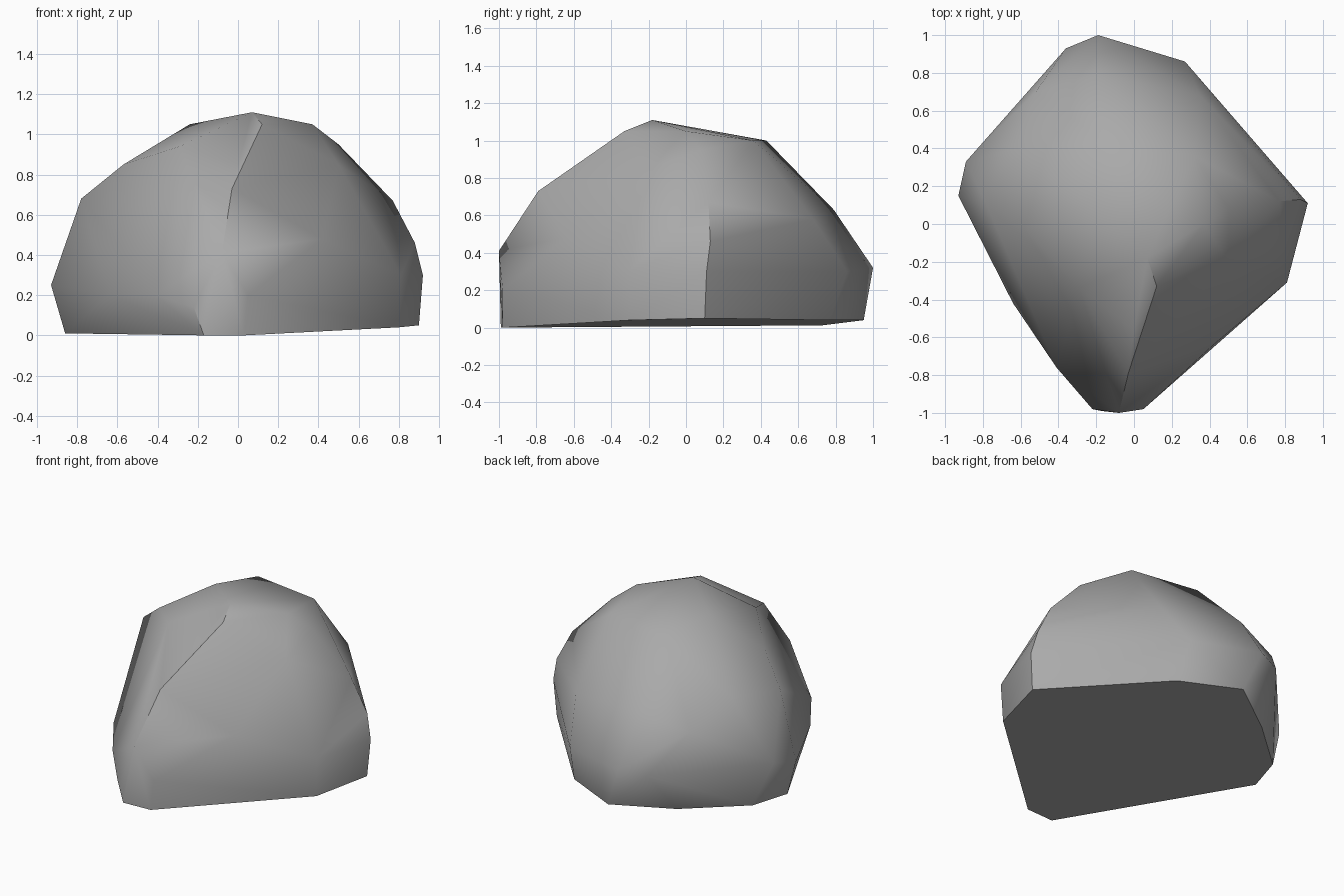
import bpy
import bmesh
import math
from mathutils import Vector

default = bpy.data.objects.get("Cube")
if default:
    bpy.data.objects.remove(default, do_unlink=True)


def make_material(name, color):
    material = bpy.data.materials.new(name)
    material.use_nodes = True
    material.diffuse_color = color
    shader = next(n for n in material.node_tree.nodes if n.type == "BSDF_PRINCIPLED")
    shader.inputs["Base Color"].default_value = color
    shader.inputs["Roughness"].default_value = 0.9
    return material


# Slightly tilted flat underside
base = [(.9, .1, .05), (.8, -.3, .04), (.03, -.98, 0), (-.17, -.99, 0),
        (-.86, .14, .01), (-.78, .4, .01), (-.43, .71, .01), (-.08, .95, .04), (.3, .77, .04)]

# Widest band of the boulder
girth = [(.92, .11, .3), (.81, -.31, .3), (.05, -.98, .2), (-.22, -.98, .14),
         (-.41, -.76, .2), (-.64, -.42, .2), (-.93, .15, .25), (-.89, .33, .3),
         (-.36, .93, .3), (-.19, 1, .32), (.27, .86, .3)]

# Ridges and shoulders between the band and the crown
shoulder = [(.88, .13, .46), (.77, .12, .67), (.42, -.64, .48), (-.08, -1, .41),
            (-.03, -.79, .73), (-.78, .1, .68), (-.57, -.03, .85), (-.62, .4, .7),
            (-.52, .7, .55), (-.2, .79, .63), (.35, .68, .58)]

# Rounded crown facets
crown = [(.5, .08, .95), (.5, -.2, .85), (-.29, -.34, .94), (-.24, .1, 1.05),
         (.07, -.18, 1.11), (.12, -.33, 1.05), (.37, 0, 1.05), (.32, .36, 1),
         (-.15, .43, 1)]

# Front notch: hulled slightly high, then pushed in to leave a shallow dent
notch = Vector((0, -.56, .92))
dent = Vector((0, 0, -.07))

bm = bmesh.new()
for point in base + girth + shoulder + crown:
    bm.verts.new(point)
notch_vert = bm.verts.new(notch)
hull = bmesh.ops.convex_hull(bm, input=bm.verts)
loose = [v for v in bm.verts if not v.link_faces]
bmesh.ops.delete(bm, geom=loose, context="VERTS")
if notch_vert.is_valid:
    notch_vert.co += dent

# Merge the nearly coplanar facets of the underside into one face
bmesh.ops.recalc_face_normals(bm, faces=bm.faces)
under = [f for f in bm.faces if f.normal.z < -.9]
under_edges = {e for f in under for e in f.edges if all(g in under for g in e.link_faces)}
bmesh.ops.dissolve_edges(bm, edges=list(under_edges), use_verts=False)

mesh = bpy.data.meshes.new("boulder")
bm.to_mesh(mesh)
bm.free()
mesh.materials.append(make_material("stone grey", (.4, .4, .4, 1)))

boulder = bpy.data.objects.new("boulder", mesh)
bpy.context.collection.objects.link(boulder)

# Soft facets with crisp main ridges
bpy.ops.object.select_all(action="DESELECT")
boulder.select_set(True)
bpy.context.view_layer.objects.active = boulder
bpy.ops.object.shade_smooth_by_angle(angle=math.radians(42))
